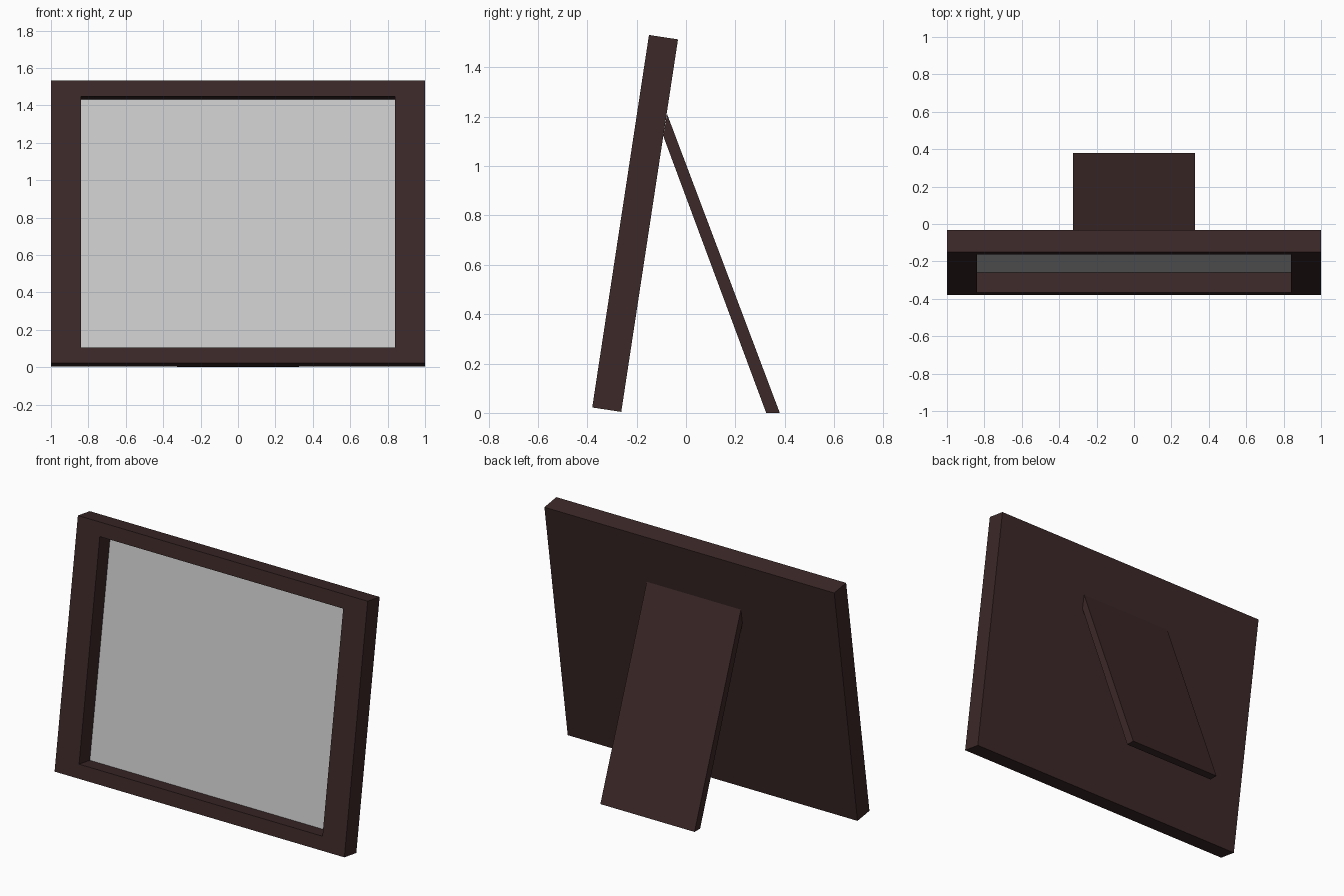
import bpy
import bmesh
import math
from mathutils import Matrix, Vector

WIDTH, HEIGHT, DEPTH = 2.0, 1.527, 0.119
BORDER_X, BORDER_Z, RECESS = 0.16, 0.12, 0.108
TILT = math.atan2(0.23, 1.51)

cube = bpy.data.objects.get("Cube")
if cube:
    bpy.data.objects.remove(cube, do_unlink=True)


def make_material(name, color):
    mat = bpy.data.materials.new(name)
    mat.use_nodes = True
    mat.diffuse_color = color
    bsdf = next(n for n in mat.node_tree.nodes if n.type == 'BSDF_PRINCIPLED')
    bsdf.inputs["Base Color"].default_value = color
    return mat


def add_object(name, bm, materials):
    bmesh.ops.recalc_face_normals(bm, faces=bm.faces)
    mesh = bpy.data.meshes.new(name)
    bm.to_mesh(mesh)
    bm.free()
    for mat in materials:
        mesh.materials.append(mat)
    obj = bpy.data.objects.new(name, mesh)
    bpy.context.collection.objects.link(obj)
    return obj


wood = make_material("dark brown wood", (0.045, 0.021, 0.021, 1))
grey = make_material("light grey panel", (0.6, 0.6, 0.6, 1))

# Frame: a slab whose origin is its lower front edge
bm = bmesh.new()
bmesh.ops.create_cube(bm, size=1)
bmesh.ops.scale(bm, vec=(WIDTH, DEPTH, HEIGHT), verts=bm.verts)
bmesh.ops.translate(bm, vec=(0, DEPTH / 2, HEIGHT / 2), verts=bm.verts)

# Border with wider sides than top and bottom
bm.normal_update()
front = next(f for f in bm.faces if f.normal.y < -0.9)
bmesh.ops.inset_region(bm, faces=[front], thickness=BORDER_Z)
for v in front.verts:
    v.co.x = math.copysign(WIDTH / 2 - BORDER_X, v.co.x)

# Recessed grey picture panel
panel = bmesh.ops.extrude_discrete_faces(bm, faces=[front])["faces"][0]
bmesh.ops.translate(bm, vec=(0, RECESS, 0), verts=panel.verts)
panel.material_index = 1

frame = add_object("picture_frame", bm, [wood, grey])
frame.location = (0, -0.38, 0.022)
frame.rotation_euler.x = -TILT

# Rear stand: a slanted board, cut flat on the ground and against the frame
bm = bmesh.new()
profile = [(-0.077, 1.212), (0.38, 0), (0.325, 0), (-0.092, 1.122)]
side = bm.faces.new([bm.verts.new((-0.325, y, z)) for y, z in profile])
extruded = bmesh.ops.extrude_face_region(bm, geom=[side])["geom"]
bmesh.ops.translate(bm, vec=(0.65, 0, 0),
                    verts=[g for g in extruded if isinstance(g, bmesh.types.BMVert)])
add_object("rear_stand", bm, [wood])
